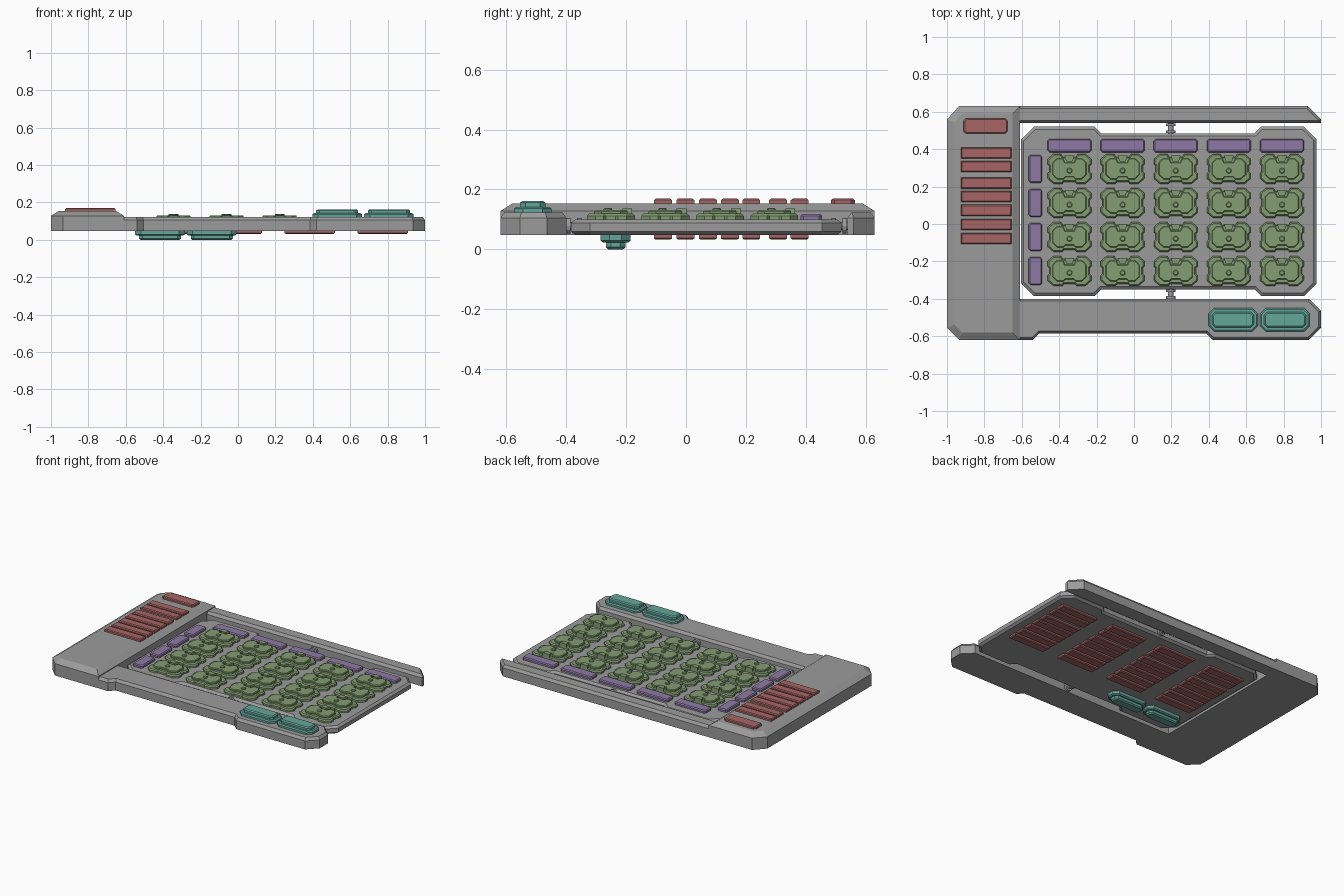
import bpy, bmesh, math
from mathutils import Vector, Matrix

if "Cube" in bpy.data.objects:
    bpy.data.objects.remove(bpy.data.objects["Cube"], do_unlink=True)


def material(name, rgb):
    m = bpy.data.materials.new(name)
    m.use_nodes = True
    m.diffuse_color = (*rgb, 1)
    m.node_tree.nodes["Principled BSDF"].inputs["Base Color"].default_value = (*rgb, 1)
    return m


GREY = material("hull grey", (0.33, 0.33, 0.33))
RED = material("muted red", (0.39, 0.13, 0.13))
TEAL = material("muted teal", (0.13, 0.38, 0.33))
GREEN = material("sage green", (0.23, 0.34, 0.17))
PURPLE = material("dusty purple", (0.27, 0.19, 0.37))


def inset(pts, w):
    """Shrink a counter-clockwise outline by w with mitred corners."""
    out = []
    for i, p in enumerate(pts):
        p = Vector(p)
        a = (p - Vector(pts[i - 1])).normalized()
        b = (Vector(pts[(i + 1) % len(pts)]) - p).normalized()
        na, nb = Vector((-a.y, a.x)), Vector((-b.y, b.x))
        out.append(p + (na + nb) * (w / (1 + na.dot(nb))))
    return out


def loft(bm, pts, levels):
    """Stack an outline through (inset, height) levels and cap both ends."""
    rings = [[bm.verts.new((p.x, p.y, z)) for p in inset(pts, w)] for w, z in levels]
    n = len(pts)
    for lo, hi in zip(rings, rings[1:]):
        for i in range(n):
            j = (i + 1) % n
            bm.faces.new((lo[i], lo[j], hi[j], hi[i]))
    bm.faces.new(rings[0][::-1])
    bm.faces.new(rings[-1])


def mesh_from(name, bm, mat):
    bmesh.ops.recalc_face_normals(bm, faces=bm.faces)
    me = bpy.data.meshes.new(name)
    bm.to_mesh(me)
    bm.free()
    me.materials.append(mat)
    return me


def place(name, me, x=0, y=0, z=0):
    ob = bpy.data.objects.new(name, me)
    ob.location = (x, y, z)
    bpy.context.collection.objects.link(ob)
    return ob


def solid(name, mat, *parts):
    bm = bmesh.new()
    for pts, levels in parts:
        loft(bm, pts, levels)
    return mesh_from(name, bm, mat)


def octagon(w, d, c):
    x, y = w / 2, d / 2
    return [(-x + c, -y), (x - c, -y), (x, -y + c), (x, y - c),
            (x - c, y), (-x + c, y), (-x, y - c), (-x, -y + c)]


def mirrored(half):
    """Complete a right-hand half outline, listed bottom to top."""
    return half + [(-x, y) for x, y in reversed(half)]


# Frame: raised side block and two arms
BASE, ARM, BLOCK, DECK = 0.048, 0.123, 0.153, 0.10
block = [(-0.935, -0.62), (-0.61, -0.62), (-0.61, 0.63), (-0.935, 0.63),
         (-1, 0.56), (-1, -0.555)]
place("side_block", solid("side_block", GREY,
      (block, [(0, BASE), (0, 0.128), (0.04, BLOCK)])))
arm_levels = [(0, BASE), (0, 0.105), (0.013, ARM)]
back = [(-0.63, 0.54), (1, 0.54), (1, 0.56), (0.93, 0.63), (-0.63, 0.63)]
place("back_arm", solid("back_arm", GREY, (back, arm_levels)))
front = [(-0.63, -0.62), (-0.54, -0.62), (-0.505, -0.585), (0.385, -0.585), (0.42, -0.62),
         (0.935, -0.62), (1, -0.555), (1, -0.465), (0.935, -0.40), (-0.63, -0.40)]
place("front_arm", solid("front_arm", GREY, (front, arm_levels)))

# Central panel with corner tabs
panel = [(-0.605, -0.315), (-0.535, -0.385), (-0.21, -0.385), (-0.175, -0.35), (0.645, -0.35),
         (0.68, -0.385), (0.91, -0.385), (0.975, -0.32), (0.975, 0.455), (0.91, 0.52),
         (0.68, 0.52), (0.645, 0.485), (-0.175, 0.485), (-0.21, 0.52), (-0.535, 0.52),
         (-0.605, 0.45)]
place("panel", solid("panel", GREY,
      (panel, [(0.015, BASE), (0, 0.06), (0, 0.088), (0.015, DECK)])))

# Flanged pins joining the panel to the arms
for label, y in (("front", -0.375), ("back", 0.512)):
    bm = bmesh.new()
    for r, length, dy in ((0.014, 0.09, 0), (0.026, 0.014, -0.018), (0.026, 0.014, 0.018)):
        bmesh.ops.create_cone(bm, cap_ends=True, segments=12, radius1=r, radius2=r, depth=length,
                              matrix=Matrix.Translation((0, dy, 0)) @ Matrix.Rotation(math.pi / 2, 4, 'X'))
    place(label + "_pin", mesh_from(label + "_pin", bm, GREY), 0.197, y, 0.078)

# Grid of stepped green pads
outer = mirrored([(0.03, -0.07), (0.038, -0.08), (0.085, -0.08), (0.117, -0.052),
                  (0.117, -0.024), (0.108, -0.016), (0.108, 0.016), (0.117, 0.024),
                  (0.117, 0.052), (0.085, 0.08), (0.045, 0.08), (0.036, 0.064)])
inner = mirrored([(0.022, -0.045), (0.032, -0.056), (0.065, -0.056), (0.091, -0.032),
                  (0.091, 0.032), (0.068, 0.056), (0.034, 0.056), (0.024, 0.034)])
key = mirrored([(0.016, 0.038), (0.026, 0.07)])
knob = [(0.015 * math.cos(a * math.tau / 10), -0.01 + 0.015 * math.sin(a * math.tau / 10))
        for a in range(10)]
pad = solid("green_pad", GREEN,
            (outer, [(0, 0.097), (0, 0.112), (0.007, 0.119)]),
            (inner, [(0, 0.115), (0, 0.127), (0.004, 0.131)]),
            (key, [(0, 0.115), (0, 0.137)]),
            (knob, [(0, 0.125), (0, 0.135), (0.004, 0.138)]))
cols = [-0.345 + 0.284 * i for i in range(5)]
rows = [0.295 - 0.182 * j for j in range(4)]
for i, x in enumerate(cols):
    for j, y in enumerate(rows):
        place(f"green_pad_{i}_{j}", pad, x, y)

# Purple edge lights along the back and side
edge_levels = [(0, 0.097), (0, 0.112), (0.006, 0.118)]
wide = solid("back_light", PURPLE, (octagon(0.235, 0.072, 0.01), edge_levels))
tall = solid("side_light", PURPLE, (octagon(0.072, 0.15, 0.01), edge_levels))
for i, x in enumerate(cols):
    place(f"back_light_{i}", wide, x, 0.419)
for j, y in enumerate(rows):
    place(f"side_light_{j}", tall, -0.527, y)

# Red slats on the block top and in four banks below the panel
slat_y = [0.38, 0.308, 0.218, 0.147, 0.073, -0.002, -0.077]
slat = [(-0.135, -0.03), (0.135, -0.03), (0.135, 0.03), (-0.135, 0.03)]
top_slat = solid("top_slat", RED, (slat, [(0, 0), (0, 0.012), (0.006, 0.017)]))
low_slat = solid("low_slat", RED, (slat, [(0, 0), (0, -0.012), (0.006, -0.017)]))
for j, y in enumerate(slat_y):
    place(f"top_slat_{j}", top_slat, -0.79, y, BLOCK - 0.001)
    for i in range(4):
        place(f"low_slat_{i}_{j}", low_slat, -0.397 + 0.39 * i, y, BASE + 0.001)
place("red_button", solid("red_button", RED,
      (octagon(0.235, 0.08, 0.012), [(0, 0), (0, 0.012), (0.006, 0.017)])), -0.793, 0.524, BLOCK - 0.001)

# Teal stepped thrusters: a pair on the front arm and a pair underneath
top_teal = solid("top_thruster", TEAL,
                 (octagon(0.265, 0.125, 0.03), [(0, 0), (0, 0.014), (0.008, 0.02)]),
                 (octagon(0.225, 0.084, 0.018), [(0, 0.01), (0, 0.034), (0.008, 0.04)]))
low_teal = solid("low_thruster", TEAL,
                 (octagon(0.265, 0.1, 0.03), [(0, 0), (0, -0.02), (0.008, -0.026)]),
                 (octagon(0.225, 0.066, 0.018), [(0, -0.015), (0, -0.042), (0.008, -0.049)]))
for i in range(2):
    place(f"top_thruster_{i}", top_teal, 0.53 + 0.277 * i, -0.512, ARM - 0.001)
    place(f"low_thruster_{i}", low_teal, -0.417 + 0.277 * i, -0.235, BASE + 0.001)
